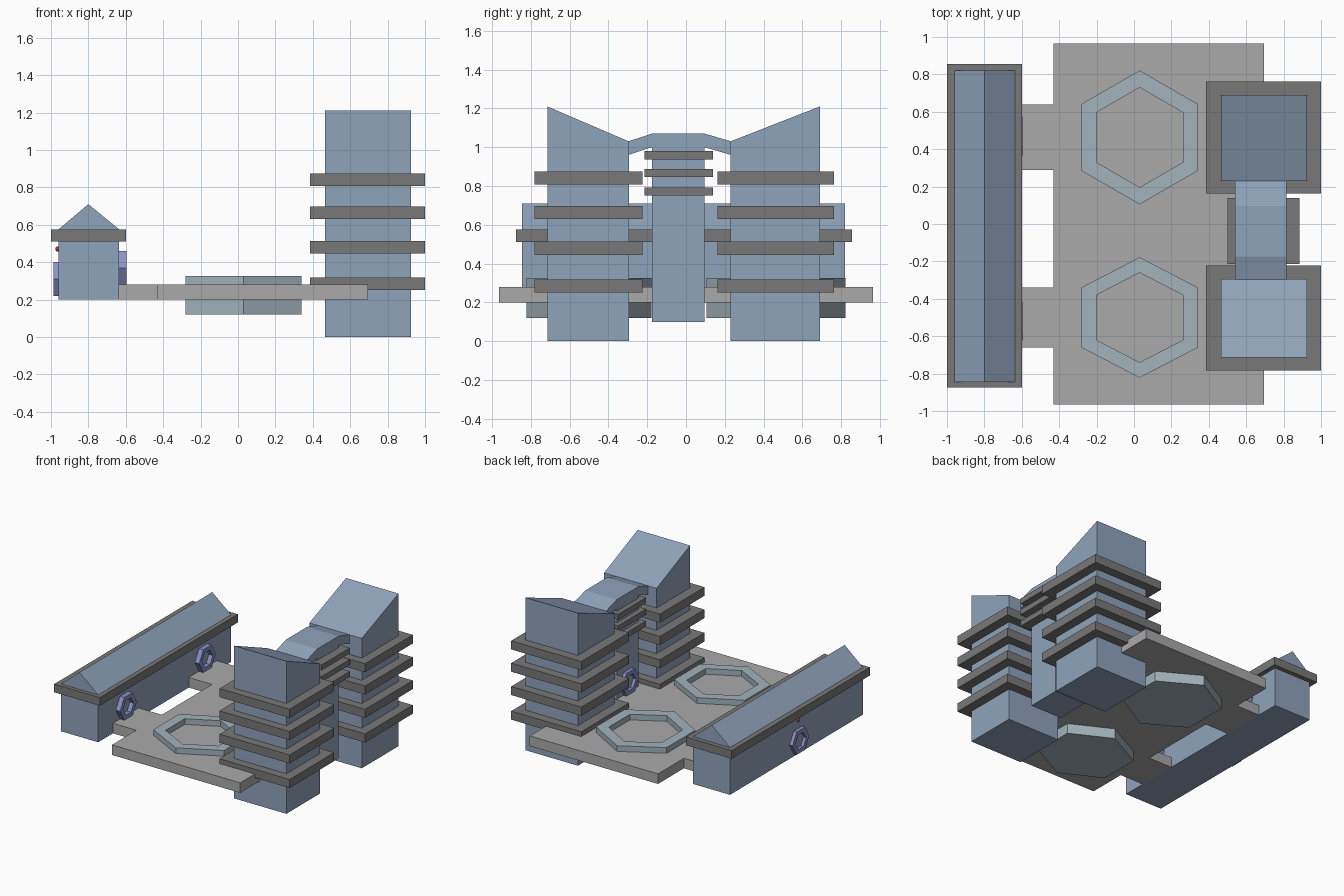
import bpy, bmesh
from math import sin, cos, pi
from mathutils import Matrix

if "Cube" in bpy.data.objects:
    bpy.data.objects.remove(bpy.data.objects["Cube"])


def material(name, r, g, b):
    m = bpy.data.materials.new(name)
    m.diffuse_color = (r, g, b, 1)
    m.use_nodes = True
    m.node_tree.nodes["Principled BSDF"].inputs["Base Color"].default_value = m.diffuse_color
    return m


WALL = material("wall_blue", 0.28, 0.37, 0.50)
DARK = material("dark_grey", 0.19, 0.19, 0.19)
PALE = material("pale_grey", 0.40, 0.40, 0.40)
RIM = material("rim_blue", 0.36, 0.45, 0.50)
BLUE = material("ring_blue", 0.25, 0.29, 0.58)
RED = material("lamp_red", 0.45, 0.03, 0.05)


def finish(name, bm, *mats):
    bmesh.ops.recalc_face_normals(bm, faces=bm.faces)
    me = bpy.data.meshes.new(name)
    bm.to_mesh(me)
    bm.free()
    for m in mats:
        me.materials.append(m)
    ob = bpy.data.objects.new(name, me)
    bpy.context.collection.objects.link(ob)
    return ob


def prism(name, outline, lo, hi, axis, mat):
    """Extrude a 2D outline along an axis: x uses (y,z), y uses (x,z), z uses (x,y)."""
    place = {"x": lambda p, d: (d, *p), "y": lambda p, d: (p[0], d, p[1]), "z": lambda p, d: (*p, d)}[axis]
    bm = bmesh.new()
    a, b = [[bm.verts.new(place(p, d)) for p in outline] for d in (lo, hi)]
    bm.faces.new(a)
    bm.faces.new(b)
    for i in range(len(a)):
        j = (i + 1) % len(a)
        bm.faces.new((a[i], a[j], b[j], b[i]))
    return finish(name, bm, mat)


def box(name, x0, x1, y0, y1, z0, z1, mat):
    return prism(name, [(x0, y0), (x1, y0), (x1, y1), (x0, y1)], z0, z1, "z", mat)


def hex_basin(name, rx, ry, inner, height, floor, matrix, mats):
    """Six-sided dish: outer wall, rim, inner wall and recessed floor."""
    bm = bmesh.new()
    loops = [[bm.verts.new((s * rx * cos(pi / 2 + k * pi / 3), s * ry * sin(pi / 2 + k * pi / 3), z))
              for k in range(6)]
             for s, z in ((1, 0), (1, height), (inner, height), (inner, floor))]
    for a, b in zip(loops, loops[1:]):
        for i in range(6):
            j = (i + 1) % 6
            bm.faces.new((a[i], a[j], b[j], b[i]))
    bm.faces.new(loops[0])
    bm.faces.new(loops[-1]).material_index = 1
    bm.transform(matrix)
    return finish(name, bm, *mats)


# Long gabled hall with its eave slab
prism("hall", [(-0.96, 0.20), (-0.635, 0.20), (-0.635, 0.575), (-0.80, 0.71), (-0.96, 0.575)],
      -0.845, 0.82, "y", WALL)
box("hall_eave", -1.0, -0.6, -0.875, 0.855, 0.51, 0.575, DARK)

# Terrace with two walkways to the hall, as one outline
prism("terrace", [(-0.43, -0.965), (0.695, -0.965), (0.695, 0.965), (-0.43, 0.965),
                  (-0.43, 0.64), (-0.64, 0.64), (-0.64, 0.29), (-0.43, 0.29),
                  (-0.43, -0.34), (-0.64, -0.34), (-0.64, -0.66), (-0.43, -0.66)],
      0.20, 0.28, "z", PALE)

# Hexagonal basins
for tag, y, ry in (("front", -0.50, 0.322), ("back", 0.463, 0.358)):
    hex_basin(tag + "_basin", 0.358, ry, 0.745, 0.205, 0.155,
              Matrix.Translation((0.03, y, 0.12)), (RIM, DARK))

# Two towers with sloping tops and floor bands
for tag, outer, near in (("front", -0.715, -0.295), ("back", 0.69, 0.23)):
    prism(tag + "_tower", [(outer, 0), (near, 0), (near, 1.03), (outer, 1.21)], 0.465, 0.925, "x", WALL)
    y0, y1 = sorted((outer, near))
    for i, z in enumerate((0.25, 0.445, 0.63, 0.807)):
        box(f"{tag}_tower_band_{i + 1}", 0.385, 1.0, y0 - 0.067, y1 + 0.072, z, z + 0.068, DARK)

# Central column, its bands and the bent roof joining the towers
box("column", 0.54, 0.815, -0.175, 0.095, 0.10, 1.01, WALL)
for i, z in enumerate((0.75, 0.845, 0.936)):
    box(f"column_band_{i + 1}", 0.50, 0.885, -0.215, 0.138, z, z + 0.043, DARK)
ridge = [(-0.297, 1.03), (-0.175, 1.07), (0.095, 1.07), (0.232, 1.03)]
prism("bridge_roof", ridge + [(y, z - 0.07) for y, z in reversed(ridge)], 0.54, 0.815, "x", WALL)

# Hexagonal window rings on hall and column walls
for tag, x, y, z, side in (("hall_front", -0.637, -0.52, 0.37, 1), ("hall_back", -0.637, 0.47, 0.37, 1),
                           ("hall_outer", -0.957, -0.03, 0.31, -1), ("column", 0.543, -0.04, 0.37, -1)):
    m = Matrix.Translation((x, y, z)) @ Matrix.Rotation(side * pi / 2, 4, "Y")
    depth = 0.04 if side > 0 else 0.03
    hex_basin(tag + "_window", 0.104, 0.104, 0.64, depth, 0.006, m, (BLUE, WALL))

# Small lamp above the outer window
bm = bmesh.new()
bmesh.ops.create_uvsphere(bm, u_segments=12, v_segments=8, radius=0.014,
                          matrix=Matrix.Translation((-0.963, -0.03, 0.47)))
for f in bm.faces:
    f.smooth = True
finish("lamp", bm, RED)
